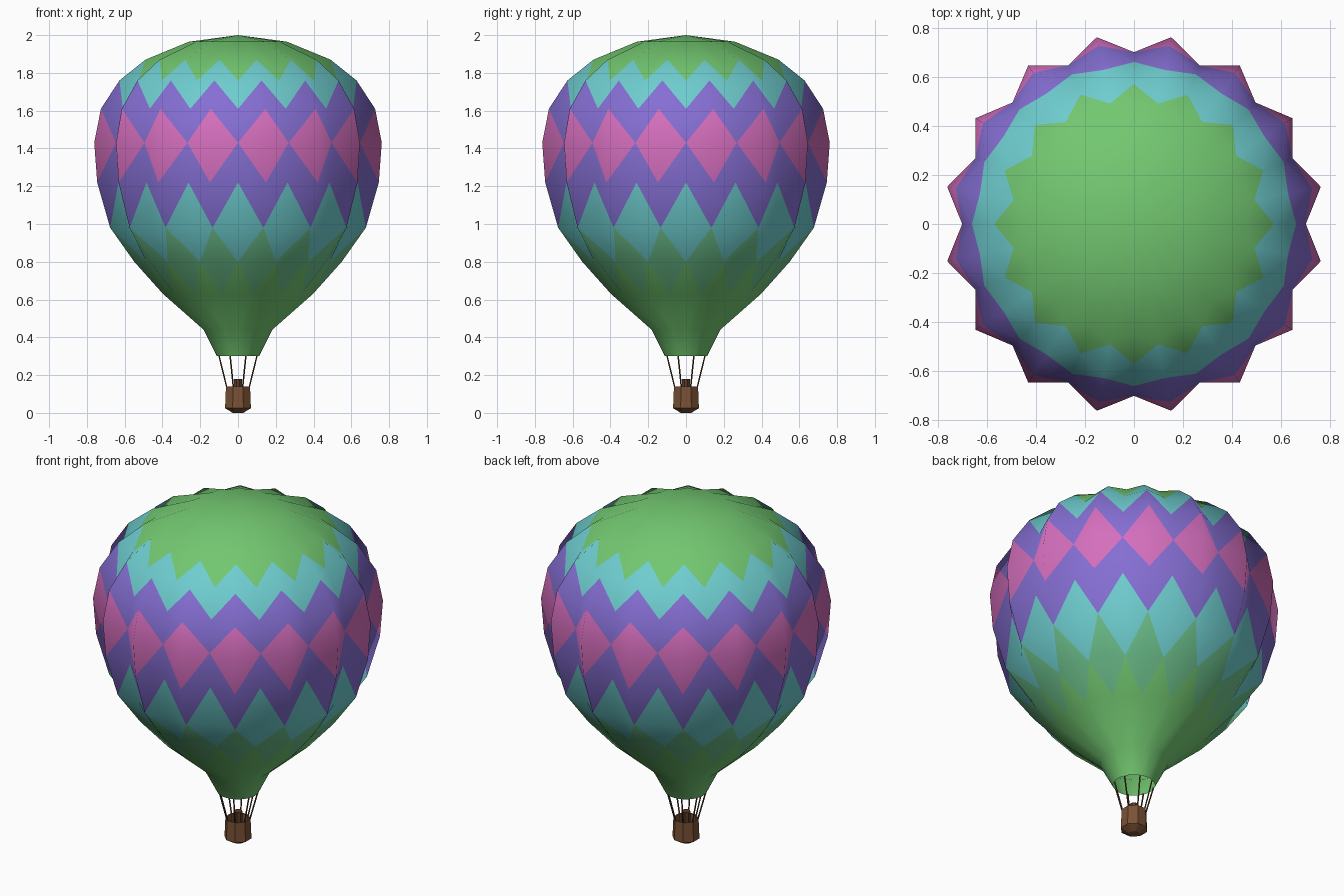
import bpy, bmesh, math
from mathutils import Vector

cube = bpy.data.objects.get("Cube")
if cube:
    bpy.data.objects.remove(cube)


def material(name, srgb):
    col = [(c / 255) ** 2.2 for c in srgb] + [1]
    m = bpy.data.materials.new(name)
    m.use_nodes = True
    m.diffuse_color = col
    bsdf = m.node_tree.nodes["Principled BSDF"]
    bsdf.inputs["Base Color"].default_value = col
    bsdf.inputs["Roughness"].default_value = 0.8
    return m


GREEN, SEAFOAM, TEAL, PURPLE, PINK = range(5)
fabric = [material("leaf_green", (114, 198, 112)),
          material("seafoam_green", (108, 190, 138)),
          material("teal", (110, 204, 206)),
          material("purple", (132, 110, 210)),
          material("pink", (212, 110, 188))]
wicker = material("wicker_brown", (120, 82, 56))
rope_brown = material("rope_brown", (92, 62, 46))


def add_object(name, bm, mats, smooth=False):
    me = bpy.data.meshes.new(name)
    bm.to_mesh(me)
    bm.free()
    for m in mats:
        me.materials.append(m)
    for p in me.polygons:
        p.use_smooth = smooth
    ob = bpy.data.objects.new(name, me)
    bpy.context.collection.objects.link(ob)
    return ob


# Envelope: sixteen pleated gores; each ring is (height, ridge radius, valley radius)
GORES = 16
COLS = GORES * 2
rings = [(.30, .112, .112), (.44, .185, .18), (.63, .405, .39), (.80, .56, .525),
         (.98, .69, .63), (1.22, .76, .685), (1.43, .776, .70), (1.61, .74, .66),
         (1.76, .64, .57), (1.87, .50, .45), (1.965, .265, .245)]
# Zigzag bands: colour below, colour above, and whether the tips rise on the ridges
zigzags = {2: (GREEN, SEAFOAM, False), 3: (SEAFOAM, TEAL, True),
           4: (TEAL, PURPLE, False), 5: (PURPLE, PINK, False),
           6: (PINK, PURPLE, True), 7: (PURPLE, TEAL, True), 8: (TEAL, GREEN, True)}

bm = bmesh.new()
grid = []
for z, ridge, valley in rings:
    row = []
    for i in range(COLS):
        a = 2 * math.pi * i / COLS
        r = ridge if i % 2 else valley
        row.append(bm.verts.new((r * math.cos(a), r * math.sin(a), z)))
    grid.append(row)
crown = bm.verts.new((0, 0, 2))


def face(verts, colour):
    bm.faces.new(verts).material_index = colour


for k in range(len(rings) - 1):
    low, high, on_ridge = zigzags.get(k, (GREEN, GREEN, True))
    for i in range(COLS):
        j = (i + 1) % COLS
        a, b, c, d = grid[k][i], grid[k][j], grid[k + 1][j], grid[k + 1][i]
        if (i % 2 == 1) == on_ridge:      # tip is above the first column
            face((a, b, d), low)
            face((b, c, d), high)
        else:
            face((a, b, c), low)
            face((a, c, d), high)
for i in range(COLS):
    face((grid[-1][i], grid[-1][(i + 1) % COLS], crown), GREEN)
add_object("envelope", bm, fabric, smooth=True)


# Lathe helper for the basket parts
def lathe(name, profile, sides, mat):
    bm = bmesh.new()
    rows = []
    for r, z in profile:
        rows.append([bm.verts.new((r * math.cos(t), r * math.sin(t), z))
                     for t in (2 * math.pi * (s + .5) / sides for s in range(sides))])
    for lo, hi in zip(rows, rows[1:]):
        for s in range(sides):
            n = (s + 1) % sides
            bm.faces.new((lo[s], lo[n], hi[n], hi[s]))
    bm.faces.new(rows[0][::-1])
    bm.faces.new(rows[-1])
    return add_object(name, bm, [mat])


# Basket with tapered base and a sunken floor, and the burner inside
lathe("basket", [(.03, 0), (.074, .025), (.069, .14), (.06, .14), (.06, .05)], 8, wicker)
lathe("burner", [(.024, .05), (.024, .18)], 8, rope_brown)


def rod(name, start, end, radius, mat):
    start, end = Vector(start), Vector(end)
    axis = end - start
    bm = bmesh.new()
    bmesh.ops.create_cone(bm, cap_ends=True, segments=6, radius1=radius,
                          radius2=radius, depth=axis.length)
    ob = add_object(name, bm, [mat])
    ob.rotation_mode = 'QUATERNION'
    ob.rotation_quaternion = axis.to_track_quat('Z', 'Y')
    ob.location = (start + end) / 2


# Ropes from basket rim to envelope mouth
for n in range(8):
    a = 2 * math.pi * (n + .5) / 8
    c, s = math.cos(a), math.sin(a)
    rod(f"rope_{n + 1}", (.063 * c, .063 * s, .13), (.109 * c, .109 * s, .303), .004, rope_brown)
